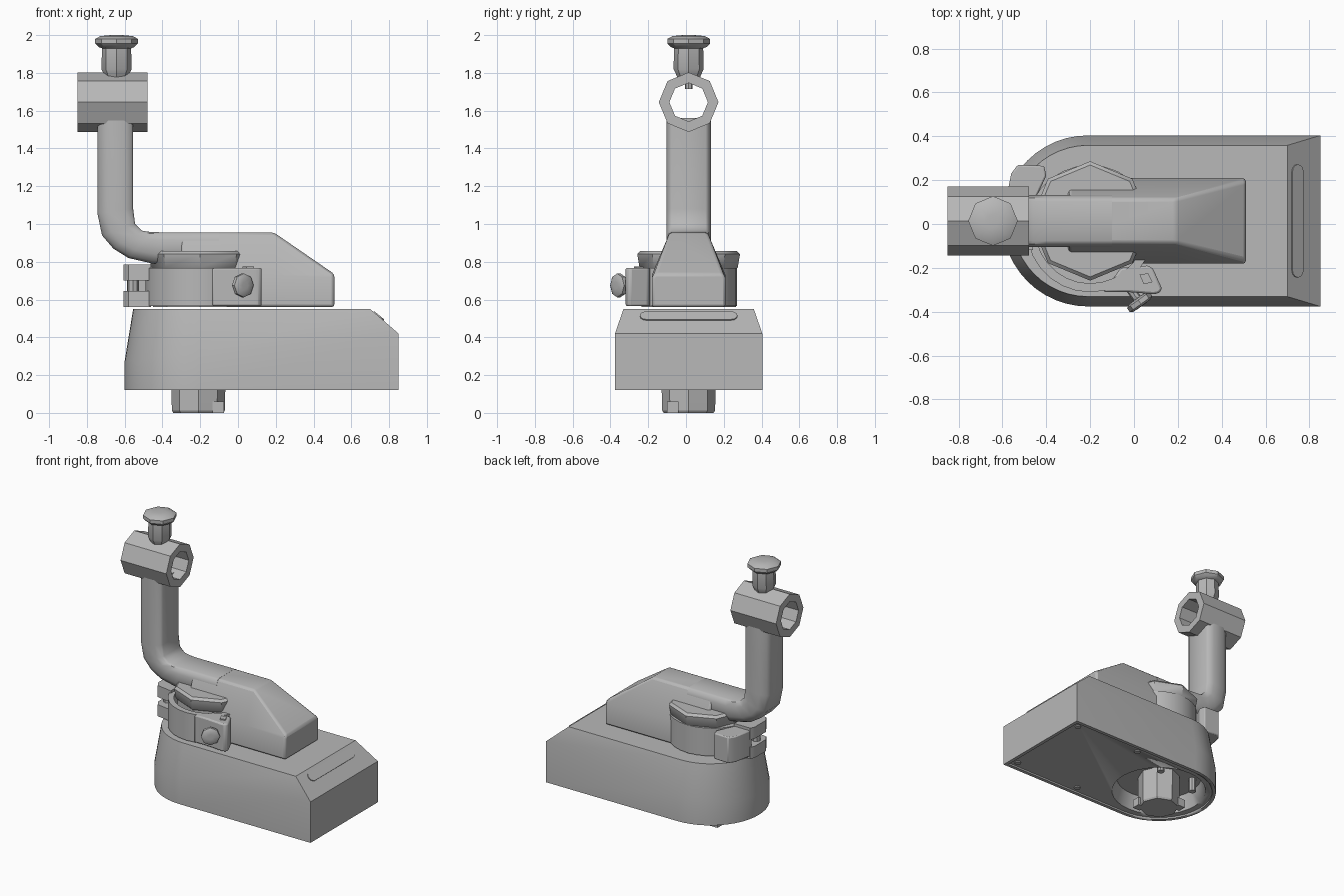
import bpy, bmesh, math
from mathutils import Vector, Matrix

cube = bpy.data.objects.get("Cube")
if cube:
    bpy.data.objects.remove(cube, do_unlink=True)

grey = bpy.data.materials.new("plain grey")
grey.use_nodes = True
grey.diffuse_color = (0.48, 0.48, 0.48, 1)
grey.node_tree.nodes["Principled BSDF"].inputs["Base Color"].default_value = grey.diffuse_color

CX, CY = -0.21, 0.014   # pivot centre of the mount


def loft(name, rings, loop=False, angle=30):
    """Skin a list of equal-sized point rings; cap the ends unless looped."""
    bm = bmesh.new()
    rows = [[bm.verts.new(p) for p in ring] for ring in rings]
    pairs = list(zip(rows, rows[1:]))
    if loop:
        pairs.append((rows[-1], rows[0]))
    else:
        bm.faces.new(rows[0])
        bm.faces.new(rows[-1])
    n = len(rows[0])
    for a, b in pairs:
        for i in range(n):
            j = (i + 1) % n
            bm.faces.new((a[i], a[j], b[j], b[i]))
    bmesh.ops.recalc_face_normals(bm, faces=bm.faces)
    mesh = bpy.data.meshes.new(name)
    bm.to_mesh(mesh)
    bm.free()
    mesh.materials.append(grey)
    ob = bpy.data.objects.new(name, mesh)
    bpy.context.collection.objects.link(ob)
    bpy.ops.object.select_all(action='DESELECT')
    bpy.context.view_layer.objects.active = ob
    ob.select_set(True)
    bpy.ops.object.shade_smooth_by_angle(angle=math.radians(angle))
    return ob


def lathe(name, profile, loc, axis=(0, 0, 1), sides=8, loop=False, angle=30):
    """Turn (radius, height) pairs around an axis."""
    turn = Vector(axis).to_track_quat('Z', 'Y').to_matrix().to_4x4()
    m = Matrix.Translation(loc) @ turn
    steps = [math.tau * i / sides for i in range(sides)]
    rings = [[m @ Vector((r * math.cos(a), r * math.sin(a), h)) for a in steps]
             for r, h in profile]
    return loft(name, rings, loop, angle)


def prism(name, outline, z0, z1):
    return loft(name, [[(x, y, z) for x, y in outline] for z in (z0, z1)])


def cut(target, cutter):
    cutter.hide_render = True
    mod = target.modifiers.new("cut", 'BOOLEAN')
    mod.object = cutter
    mod.operation = 'DIFFERENCE'
    mod.solver = 'EXACT'
    bpy.ops.object.select_all(action='DESELECT')
    bpy.context.view_layer.objects.active = target
    target.select_set(True)
    bpy.ops.object.modifier_apply(modifier=mod.name)
    bpy.data.objects.remove(cutter, do_unlink=True)


def bevel(ob, width, segments=2):
    mod = ob.modifiers.new("soft edges", 'BEVEL')
    mod.width = width
    mod.segments = segments
    mod.limit_method = 'ANGLE'


def base_outline(side, end):
    """Straight sides with a half-round nose, inset at the sides and the end."""
    r = 0.39 - side
    pts = [(0.85 - end, CY - r), (0.85 - end, CY + r)]
    for i in range(25):
        a = math.pi / 2 + math.pi * i / 24
        pts.append((CX + r * math.cos(a), CY + r * math.sin(a)))
    return pts


# Base housing: upright wall, then a taper that begins along a tilted line
wall = base_outline(0, 0)
top = base_outline(0.045, 0.15)
base = loft("base_housing", [
    [(x, y, 0.12) for x, y in wall],
    [(x, y, 0.335 + 0.1 * x) for x, y in wall],
    [(x, y, 0.55) for x, y in top]], angle=20)
cut(base, prism("floor_cutter", base_outline(0.025, 0.025), 0.1, 0.132))
cut(base, lathe("pocket_cutter", [(0.33, 0.1), (0.29, 0.24)], (CX, CY, 0), sides=32))

# Slot strip on the sloping end of the base
slope = Vector((0.15, 0, -0.125)).normalized()
normal = Vector((0.125, 0, 0.15)).normalized()
mid = Vector((0.745, CY, 0.5125))
strip = []
for end in (1, -1):
    for i in range(7):
        a = math.pi * i / 6
        strip.append(mid + slope * (0.033 * math.cos(a) * end)
                     + Vector((0, end * (0.225 + 0.033 * math.sin(a)), 0)))
loft("slot_strip", [[p + normal * d for p in strip] for d in (-0.004, 0.005)])

# Screws in the floor, and the peg inside the pocket
for x, y in [(0.78, 0.32), (0.78, -0.32), (0.25, 0.32), (0.25, -0.32)]:
    lathe("floor_screw", [(0.022, 0.124), (0.022, 0.14)], (x, CY + y, 0))
for x, y in [(-0.38, -0.14), (-0.4, 0.13), (-0.06, 0.2)]:
    lathe("pocket_peg", [(0.025, 0.14), (0.025, 0.25)], (x, CY + y, 0))

# Pivot stem with two clip tabs
lathe("pivot_stem", [(0.132, 0), (0.14, 0.012), (0.143, 0.13), (0.143, 0.25)], (CX, CY, 0))
for x, y in [(-0.105, -0.085), (-0.315, 0.085)]:
    prism("clip_tab", [(x - 0.03, CY + y - 0.03), (x + 0.03, CY + y - 0.03),
                       (x + 0.03, CY + y + 0.03), (x - 0.03, CY + y + 0.03)], 0, 0.06)

# Upper body: tapered block with a sloping nose
sections = [(-0.3, 0.73, 0.955, 0.1), (0.19, 0.73, 0.955, 0.1), (0.51, 0.715, 0.735, 0.18)]
body = loft("upper_body", [
    [(x, CY + y, z) for y, z in ((-0.195, 0.56), (-0.195, sh), (-w, tp),
                                 (w, tp), (0.195, sh), (0.195, 0.56))]
    for x, sh, tp, w in sections], angle=35)
bevel(body, 0.014)

# Turntable drum beneath the body
lathe("turntable_drum", [(0.25, 0.56), (0.25, 0.76), (0.26, 0.77), (0.272, 0.84), (0.255, 0.857)],
      (CX + 0.01, CY, 0), angle=40)

# Arm: octagonal section swept between an outer and an inner edge line
edges = [(-0.745, 1.56, -0.555, 1.56), (-0.745, 1.06, -0.555, 1.08),
         (-0.72, 0.94, -0.545, 1.0), (-0.66, 0.87, -0.51, 0.965),
         (-0.58, 0.82, -0.46, 0.957), (-0.45, 0.79, -0.4, 0.956),
         (-0.1, 0.79, -0.1, 0.956)]
section = [(0, -0.07), (0.08, -0.095), (0.3, -0.118), (0.75, -0.118), (0.95, -0.105), (1, -0.09)]
section += [(t, -y) for t, y in reversed(section)]
loft("bent_arm", [[(a + (c - a) * t, CY + y, b + (d - b) * t) for t, y in section]
                  for a, b, c, d in edges], angle=40)

# Collar with a through hole along x
lathe("collar", [(0.158, -0.85), (0.158, -0.48), (0.102, -0.48), (0.102, -0.85)],
      (0, CY, 1.645), axis=(1, 0, 0), loop=True)

# Locking knob on the collar
lathe("locking_knob", [(0.02, 1.715), (0.02, 1.765), (0.06, 1.775), (0.068, 1.795), (0.08, 1.82),
                       (0.077, 1.93), (0.095, 1.937), (0.113, 1.955),
                       (0.113, 1.98), (0.085, 1.995), (0.03, 2.0)], (-0.643, CY, 0))

# Clamp band round the drum
lathe("clamp_band", [(0.29, 0.565), (0.29, 0.768), (0.25, 0.768), (0.25, 0.565)],
      (CX + 0.01, CY - 0.035, 0), sides=28, loop=True)

# Clamp ear with its square boss
ear = [(-0.06, -0.2), (0.06, -0.19), (0.085, -0.2), (0.128, -0.295),
       (0.115, -0.315), (0.09, -0.32), (-0.03, -0.31), (-0.14, -0.31)]
bevel(prism("clamp_ear", ear, 0.565, 0.768), 0.01)
prism("ear_boss", [(0.025, -0.23), (0.065, -0.225), (0.085, -0.265), (0.045, -0.275)], 0.76, 0.776)

# Clamp screw
lathe("clamp_screw", [(0.02, -0.13), (0.02, -0.02), (0.045, -0.018), (0.063, -0.01),
                      (0.063, 0.012), (0.05, 0.02), (0.02, 0.022)],
      (0.025, -0.355, 0.675), axis=(0.58, -0.8, 0))

# Hinge at the nose side of the clamp
bevel(prism("hinge_block", [(-0.4, 0.22), (-0.41, 0.265), (-0.53, 0.27), (-0.56, 0.23),
                            (-0.59, 0.08), (-0.48, 0.05)], 0.575, 0.765), 0.008)
lug = [(-0.46, 0.1), (-0.59, 0.1), (-0.605, 0.07), (-0.605, -0.06), (-0.58, -0.1), (-0.46, -0.12)]
for z0, z1 in ((0.56, 0.645), (0.7, 0.785)):
    prism("hinge_lug", lug, z0, z1)
lathe("hinge_pin", [(0.03, 0.6), (0.03, 0.75)], (-0.555, -0.02, 0))
